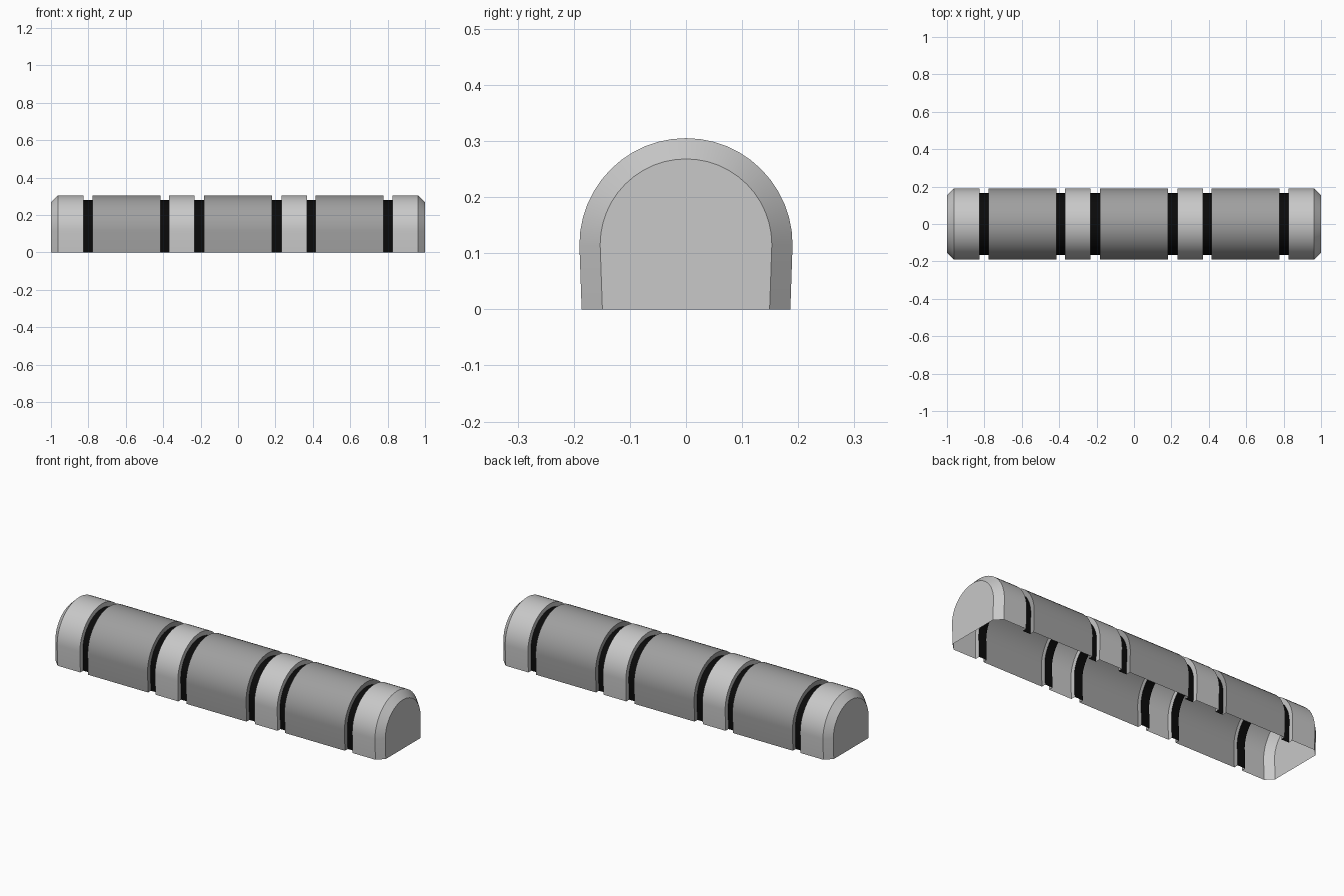
import bpy
import bmesh
import math

cube = bpy.data.objects.get("Cube")
if cube:
    bpy.data.objects.remove(cube, do_unlink=True)

RADIUS, FOOT, SPRING = 0.19, 0.186, 0.115   # arch radius, half width at the foot, arch centre height
GROOVE, CHAMFER = 0.025, 0.037              # insets
ARC_STEPS = 24


def material(name, value):
    mat = bpy.data.materials.new(name)
    mat.use_nodes = True
    colour = (value, value, value, 1)
    mat.diffuse_color = colour
    mat.node_tree.nodes["Principled BSDF"].inputs["Base Color"].default_value = colour
    return mat


light = material("light grey", 0.58)
mid = material("mid grey", 0.35)
black = material("black", 0.003)


def arch(inset):
    """Arch outline from the front foot, over the top, to the back foot."""
    r, foot = RADIUS - inset, FOOT - inset
    points = [(-foot, 0)]
    for i in range(ARC_STEPS + 1):
        a = math.pi * i / ARC_STEPS
        points.append((-r * math.cos(a), SPRING + r * math.sin(a)))
    return points + [(foot, 0)]


def shell(name, stations, mat, close_start=False, close_end=False):
    """Open-bottomed skin through arches at (x, inset) stations, in order of x."""
    bm = bmesh.new()
    rings = [[bm.verts.new((x, y, z)) for y, z in arch(inset)] for x, inset in stations]
    for a, b in zip(rings, rings[1:]):
        for i in range(len(a) - 1):
            bm.faces.new((a[i], b[i], b[i + 1], a[i + 1]))
    if close_start:
        bm.faces.new(rings[0])
    if close_end:
        bm.faces.new(rings[-1][::-1])
    mesh = bpy.data.meshes.new(name)
    bm.to_mesh(mesh)
    bm.free()
    mesh.materials.append(mat)
    obj = bpy.data.objects.new(name, mesh)
    bpy.context.collection.objects.link(obj)
    bpy.ops.object.select_all(action="DESELECT")
    obj.select_set(True)
    bpy.context.view_layer.objects.active = obj
    bpy.ops.object.shade_smooth_by_angle(angle=math.radians(30))


def segment(name, x0, x1, mat):
    """Raised section with the side walls of its neighbouring grooves."""
    shell(name, [(x0, GROOVE), (x0, 0), (x1, 0), (x1, GROOVE)], mat)


# Chamfered end caps
cap = [(-1, CHAMFER), (CHAMFER - 1, 0), (-0.825, 0), (-0.825, GROOVE)]
shell("right_end_cap", cap, light, close_start=True)
shell("left_end_cap", [(-x, inset) for x, inset in reversed(cap)], light, close_end=True)

# Body sections and the collars between them
segment("middle_section", -0.182, 0.182, mid)
for side, s in (("right", -1), ("left", 1)):
    segment(side + "_section", *sorted((s * 0.415, s * 0.778)), mid)
    segment(side + "_collar", *sorted((s * 0.232, s * 0.37)), light)

    # Recessed black bands
    for place, a, b in (("inner", 0.182, 0.232), ("middle", 0.37, 0.415), ("outer", 0.778, 0.825)):
        x0, x1 = sorted((s * a, s * b))
        shell(f"{side}_{place}_band", [(x0, GROOVE), (x1, GROOVE)], black)
